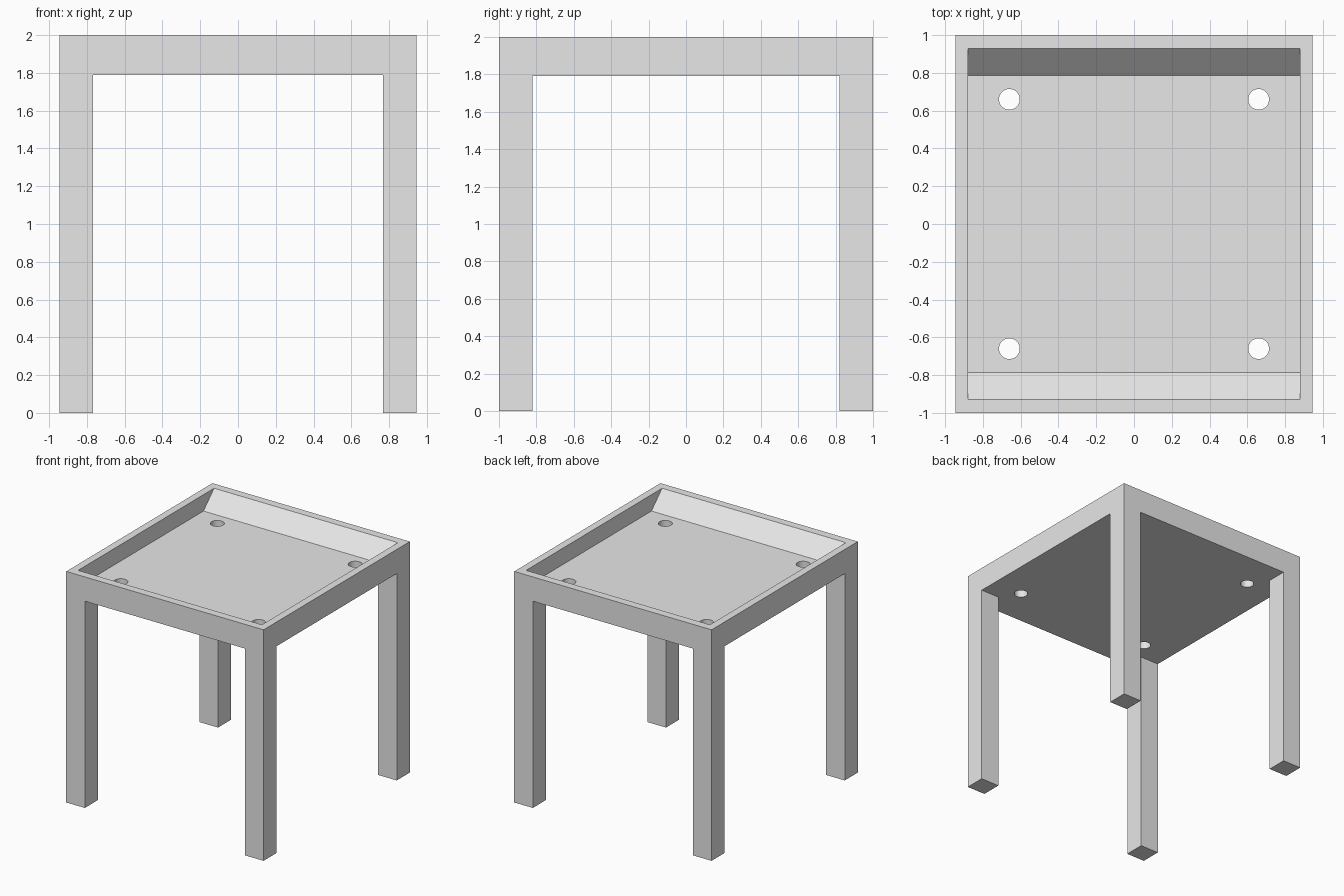
import bpy
import bmesh
from math import radians

if "Cube" in bpy.data.objects:
    bpy.data.objects.remove(bpy.data.objects["Cube"], do_unlink=True)

HALF_X, HALF_Y, TOP = 0.945, 1.0, 2.0
LEG = 0.178            # square leg width
UNDER = 1.79           # underside of the tray
FLOOR = 1.858          # floor of the recess
HOLE = 0.66            # hole offset from the centre

grey = bpy.data.materials.new("plain_grey")
grey.use_nodes = True
grey.diffuse_color = (0.8, 0.8, 0.8, 1)
grey.node_tree.nodes["Principled BSDF"].inputs["Base Color"].default_value = (0.8, 0.8, 0.8, 1)


def finish(name, bm):
    bmesh.ops.recalc_face_normals(bm, faces=bm.faces)
    mesh = bpy.data.meshes.new(name)
    bm.to_mesh(mesh)
    bm.free()
    mesh.materials.append(grey)
    obj = bpy.data.objects.new(name, mesh)
    bpy.context.collection.objects.link(obj)
    return obj


def box(name, x, y, z):
    """Box spanning the given (low, high) ranges."""
    bm = bmesh.new()
    bmesh.ops.create_cube(bm, size=1)
    for v in bm.verts:
        v.co = [r[0] if c < 0 else r[1] for c, r in zip(v.co, (x, y, z))]
    return finish(name, bm)


def combine(target, tool, operation):
    """Apply a boolean and drop the tool object."""
    tool.hide_render = True
    mod = target.modifiers.new(operation.title(), "BOOLEAN")
    mod.operation, mod.object, mod.solver = operation, tool, "EXACT"
    bpy.context.view_layer.objects.active = target
    bpy.ops.object.modifier_apply(modifier=mod.name)
    bpy.data.objects.remove(tool, do_unlink=True)


# Tray slab
table = box("tray_table", (-HALF_X, HALF_X), (-HALF_Y, HALF_Y), (UNDER, TOP))

# Four square legs, flush with the tray corners
corners = [(sx, sy) for sx in (-1, 1) for sy in (-1, 1)]
for sx, sy in corners:
    leg = box("leg", sorted((sx * HALF_X, sx * (HALF_X - LEG))),
              sorted((sy * HALF_Y, sy * (HALF_Y - LEG))), (0, UNDER + 0.03))
    combine(table, leg, "UNION")

# Recess with upright sides and sloping front and back walls
profile = [(-0.785, FLOOR), (0.785, FLOOR), (0.93, TOP), (0.93, TOP + 0.1),
           (-0.93, TOP + 0.1), (-0.93, TOP)]
bm = bmesh.new()
face = bm.faces.new([bm.verts.new((-0.88, y, z)) for y, z in profile])
side = bmesh.ops.extrude_face_region(bm, geom=[face])["geom"]
bmesh.ops.translate(bm, vec=(1.76, 0, 0),
                    verts=[g for g in side if isinstance(g, bmesh.types.BMVert)])
combine(table, finish("recess_cutter", bm), "DIFFERENCE")

# Round drain holes through the floor
for sx, sy in corners:
    bm = bmesh.new()
    bmesh.ops.create_cone(bm, cap_ends=True, segments=32, radius1=0.055,
                          radius2=0.055, depth=0.4)
    bmesh.ops.translate(bm, verts=bm.verts, vec=(sx * HOLE, sy * HOLE, UNDER))
    combine(table, finish("hole_cutter", bm), "DIFFERENCE")

# Merge flat regions and smooth only the hole walls
bm = bmesh.new()
bm.from_mesh(table.data)
bmesh.ops.dissolve_limit(bm, angle_limit=radians(1), verts=bm.verts, edges=bm.edges)
bm.to_mesh(table.data)
bm.free()
bpy.ops.object.select_all(action="DESELECT")
table.select_set(True)
bpy.context.view_layer.objects.active = table
bpy.ops.object.shade_smooth_by_angle(angle=radians(30))
